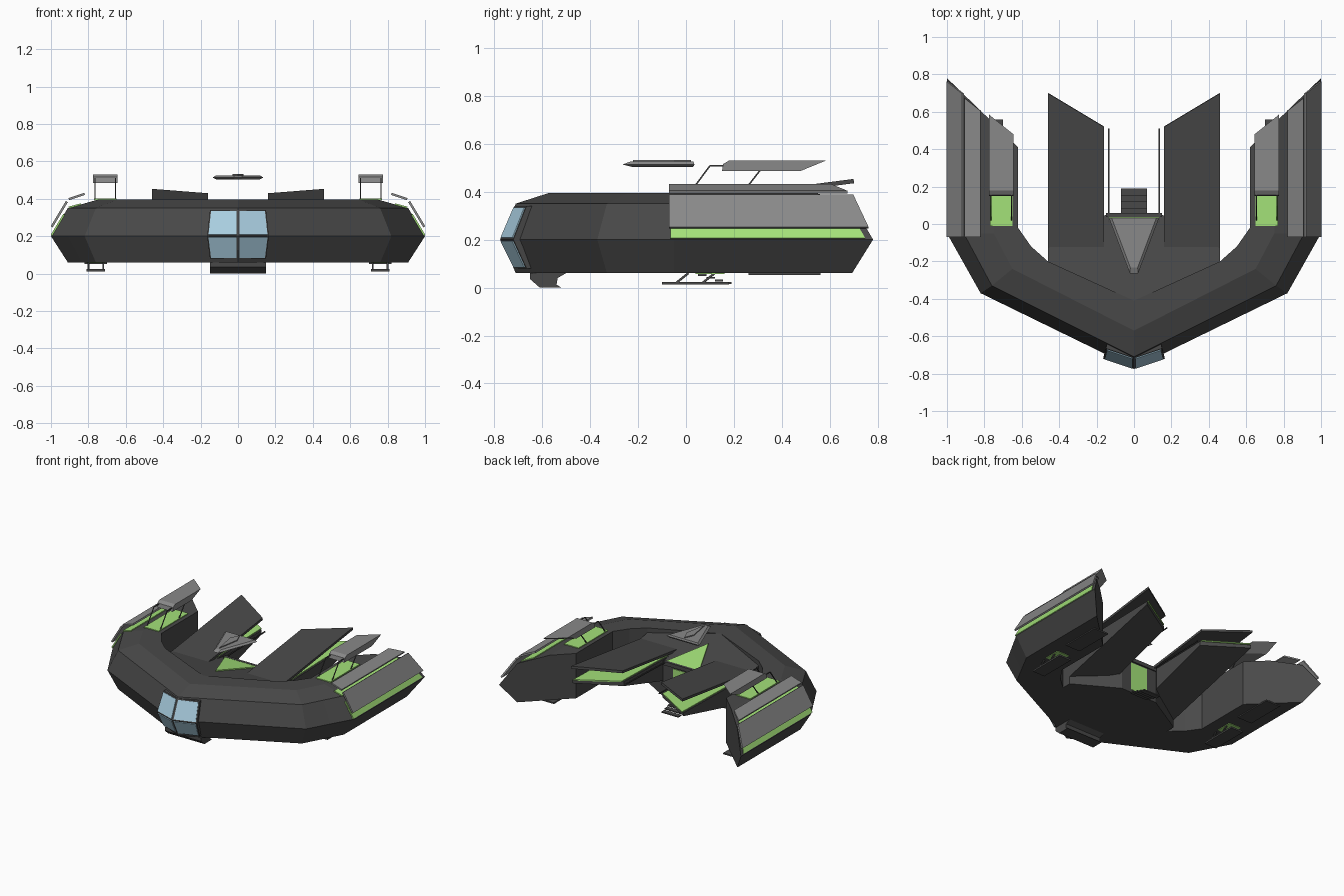
import bpy, bmesh
from mathutils import Vector

if "Cube" in bpy.data.objects:
    bpy.data.objects.remove(bpy.data.objects["Cube"])


def material(name, rgb):
    m = bpy.data.materials.new(name)
    m.diffuse_color = (*rgb, 1)
    m.use_nodes = True
    m.node_tree.nodes["Principled BSDF"].inputs["Base Color"].default_value = m.diffuse_color
    return m


DARK = material("dark hull", (0.066, 0.066, 0.066))
GREY = material("grey panel", (0.25, 0.25, 0.25))
GREEN = material("green glow", (0.37, 0.76, 0.19))
BLUE = material("blue glass", (0.40, 0.62, 0.75))


def mesh(name, verts, faces, mat):
    bm = bmesh.new()
    vs = [bm.verts.new(v) for v in verts]
    for f in faces:
        bm.faces.new([vs[i] for i in f])
    bmesh.ops.remove_doubles(bm, verts=bm.verts, dist=1e-5)
    bmesh.ops.recalc_face_normals(bm, faces=bm.faces)
    me = bpy.data.meshes.new(name)
    bm.to_mesh(me)
    bm.free()
    me.materials.append(mat)
    ob = bpy.data.objects.new(name, me)
    bpy.context.collection.objects.link(ob)
    return ob


def loft(name, rings, mat):
    """Skin closed rings of equal length and cap both ends."""
    n = len(rings[0])
    verts = [v for r in rings for v in r]
    faces = [(k * n + i, k * n + (i + 1) % n, (k + 1) * n + (i + 1) % n, (k + 1) * n + i)
             for k in range(len(rings) - 1) for i in range(n)]
    last = (len(rings) - 1) * n
    faces += [tuple(range(n)), tuple(range(last, last + n))]
    return mesh(name, verts, faces, mat)


def plate(name, pts, t, mat):
    """Flat polygon thickened evenly on both sides."""
    p = [Vector(v) for v in pts]
    nrm = (p[1] - p[0]).cross(p[2] - p[0]).normalized() * t / 2
    return loft(name, [[v - nrm for v in p], [v + nrm for v in p]], mat)


def box(name, x0, x1, y0, y1, z0, z1, mat):
    r = lambda z: [(x0, y0, z), (x1, y0, z), (x1, y1, z), (x0, y1, z)]
    return loft(name, [r(z0), r(z1)], mat)


def rod(name, a, b, r, mat):
    a, b = Vector(a), Vector(b)
    d = (b - a).normalized()
    u = d.orthogonal().normalized() * r
    w = d.cross(u)
    ring = lambda c: [c + u, c + w, c - u, c - w]
    return loft(name, [ring(a), ring(b)], mat)


def arm_end(x):
    return 0.78 - 0.97 * (1 - x)


# Horseshoe hull: six-sided section swept from the right arm round to the left
def section(mid, top, crease, inner):
    return [(*mid, 0.2), (*top, 0.35), (*crease, 0.395), (*inner, 0.395), (*inner, 0.06), (*top, 0.06)]


half = [section((1, arm_end(1)), (0.91, arm_end(0.91)), (0.75, arm_end(0.75)), (0.62, arm_end(0.62))),
        section((1, -0.05), (0.91, -0.05), (0.75, -0.05), (0.62, -0.02)),
        section((0.91, -0.21), (0.835, -0.19), (0.70, -0.145), (0.55, -0.12)),
        section((0.82, -0.37), (0.76, -0.33), (0.65, -0.24), (0.46, -0.20)),
        section((0, -0.77), (0, -0.71), (0, -0.57), (0, -0.41))]
mirrored = [[(-x, y, z) for x, y, z in r] for r in half[:-1]]
loft("hull", half + mirrored[::-1], DARK)

# Central deck sloping down to the rear door
outline = [(0, -0.41), (0.46, -0.2), (0.46, -0.13), (0.15, 0.05),
           (-0.15, 0.05), (-0.46, -0.13), (-0.46, -0.2)]
deck_z = lambda y: 0.395 - 0.17 * (y + 0.41)
loft("central_deck", [[(x, y, 0.06) for x, y in outline],
                      [(x, y, deck_z(y)) for x, y in outline]], DARK)
plate("deck_glow", [(x, y, deck_z(y) + 0.004) for x, y in
                    [(-0.135, 0.036), (0.135, 0.036), (0, -0.265)]], 0.008, GREEN)
box("door_lip", -0.15, 0.15, 0.038, 0.058, 0.30, 0.328, DARK)
box("rear_door", -0.07, 0.07, 0.046, 0.054, 0.08, 0.29, GREEN)

# Stairs under the door
for i in range(4):
    box("stair", -0.07, 0.07, 0.05 + 0.035 * i, 0.085 + 0.035 * i,
        0.048 - 0.011 * i, 0.056 - 0.011 * i, DARK)

# Floating arrowhead fin above the deck
fin = lambda s, z: [(0.135 * s, 0.035 * s, z), (0.022 * s, -0.265 * s, z),
                    (-0.022 * s, -0.265 * s, z), (-0.135 * s, 0.035 * s, z)]
loft("arrow_fin", [fin(0.85, 0.503), fin(1, 0.513), fin(0.88, 0.525)], GREY)
loft("arrow_fin_spine", [[(0, 0.02, z), (0.03, -0.05, z), (0, -0.22, z), (-0.03, -0.05, z)]
                         for z in (0.52, 0.532)], GREY)

# Front foot
foot = [(-0.65, 0.06), (-0.65, 0.035), (-0.61, 0), (-0.52, 0), (-0.54, 0.012),
        (-0.535, 0.04), (-0.50, 0.06)]
loft("front_foot", [[(x, y, z) for y, z in foot] for x in (-0.15, 0.15)], DARK)

for s in (1, -1):
    # Nose window: dark frame with an upper and a lower pane
    edge = [(0.15, -0.665, 0.34), (0.165, -0.72, 0.2), (0.15, -0.665, 0.08)]
    centre = [(0, -0.715, 0.34), (0, -0.775, 0.2), (0, -0.715, 0.08)]
    back = [(0.14, -0.62, 0.08), (0.14, -0.62, 0.34)]
    loft("window_frame", [[(s * x, y, z) for x, y, z in centre + [(0, -0.62, 0.08), (0, -0.62, 0.34)]],
                          [(s * x, y, z) for x, y, z in edge + back]], DARK)
    for k in (0, 1):
        c = [Vector(v) for v in (centre[k], edge[k], edge[k + 1], centre[k + 1])]
        mid = sum(c, Vector()) / 4
        pane = [mid + (v - mid) * 0.9 for v in c]
        plate("window_pane", [(s * v.x, v.y - 0.001, v.z) for v in pane], 0.008, BLUE)

    # Rear prong: wedge body, glowing deck, tilted roof
    loft("prong_body", [[(s * 0.16, -0.2, 0.1), (s * 0.46, -0.2, 0.1),
                         (s * 0.46, -0.2, 0.325), (s * 0.16, -0.2, 0.325)],
                        [(s * 0.16, 0.505, 0.31), (s * 0.46, 0.685, 0.32),
                         (s * 0.46, 0.685, 0.345), (s * 0.16, 0.505, 0.342)]], DARK)
    plate("prong_glow", [(s * 0.17, -0.18, 0.328), (s * 0.45, -0.18, 0.328),
                         (s * 0.45, 0.69, 0.348), (s * 0.17, 0.518, 0.345)], 0.008, GREEN)
    roof_z = lambda y: 0.327 + 0.13 * (y + 0.2)
    plate("prong_roof", [(s * x, y, roof_z(y)) for x, y in
                         [(0.16, -0.2), (0.46, -0.2), (0.46, 0.70), (0.16, 0.52)]], 0.018, DARK)
    rod("prong_rail", (s * 0.135, 0.0, 0.32), (s * 0.135, 0.51, 0.335), 0.005, DARK)

    # Glowing strips on the outer arm slopes, hidden partly by the armour
    for name, a, b in (("side_glow", (0.997, 0.205), (0.93, 0.317)),
                       ("shoulder_glow", (0.905, 0.353), (0.84, 0.371))):
        plate(name, [(s * a[0], -0.065, a[1]), (s * a[0], arm_end(a[0]) - 0.03, a[1]),
                     (s * b[0], arm_end(b[0]) - 0.03, b[1]), (s * b[0], -0.065, b[1])], 0.009, GREEN)

    # Grey armour panels standing off the arm
    for name, a, b in (("side_panel", (0.996, 0.25), (0.915, 0.385)),
                       ("shoulder_panel", (0.905, 0.398), (0.82, 0.426))):
        plate(name, [(s * a[0], -0.07, a[1]), (s * a[0], arm_end(a[0]) - 0.015, a[1]),
                     (s * b[0], arm_end(b[0]), b[1]), (s * b[0], -0.07, b[1])], 0.012, GREY)

    # Raised wing, its struts and the glowing bay below
    plate("arm_bay_glow", [(s * 0.65, -0.01, 0.397), (s * 0.77, -0.01, 0.397),
                           (s * 0.77, 0.34, 0.397), (s * 0.65, 0.34, 0.397)], 0.008, GREEN)
    loft("arm_wing", [[(s * x, 0.15, 0.485), (s * x, e - 0.11, 0.485), (s * x, e, 0.53),
                       (s * x, 0.18, 0.53), (s * x, 0.155, 0.515)]
                      for x, e in ((0.645, 0.48), (0.775, 0.585))], GREY)
    for x in (0.655, 0.765):
        rod("wing_strut", (s * x, 0.02, 0.40), (s * x, 0.10, 0.508), 0.004, DARK)
        rod("wing_strut_top", (s * x, 0.10, 0.508), (s * x, 0.17, 0.508), 0.004, DARK)
        rod("wing_rear_strut", (s * x, 0.24, 0.40), (s * x, 0.31, 0.49), 0.004, DARK)

    # Landing skid, struts and glowing hatch under the arm
    box("landing_skid", s * 0.71, s * 0.81, -0.10, 0.18, 0.012, 0.024, DARK)
    for x in (0.72, 0.80):
        rod("skid_strut", (s * x, -0.04, 0.02), (s * x, 0.01, 0.06), 0.006, DARK)
        rod("skid_rear_strut", (s * x, 0.07, 0.02), (s * x, 0.12, 0.06), 0.006, DARK)
    box("belly_hatch_glow", s * 0.71, s * 0.81, 0.04, 0.16, 0.056, 0.062, GREEN)
    box("belly_flap", s * 0.70, s * 0.82, 0.26, 0.56, 0.052, 0.062, DARK)
